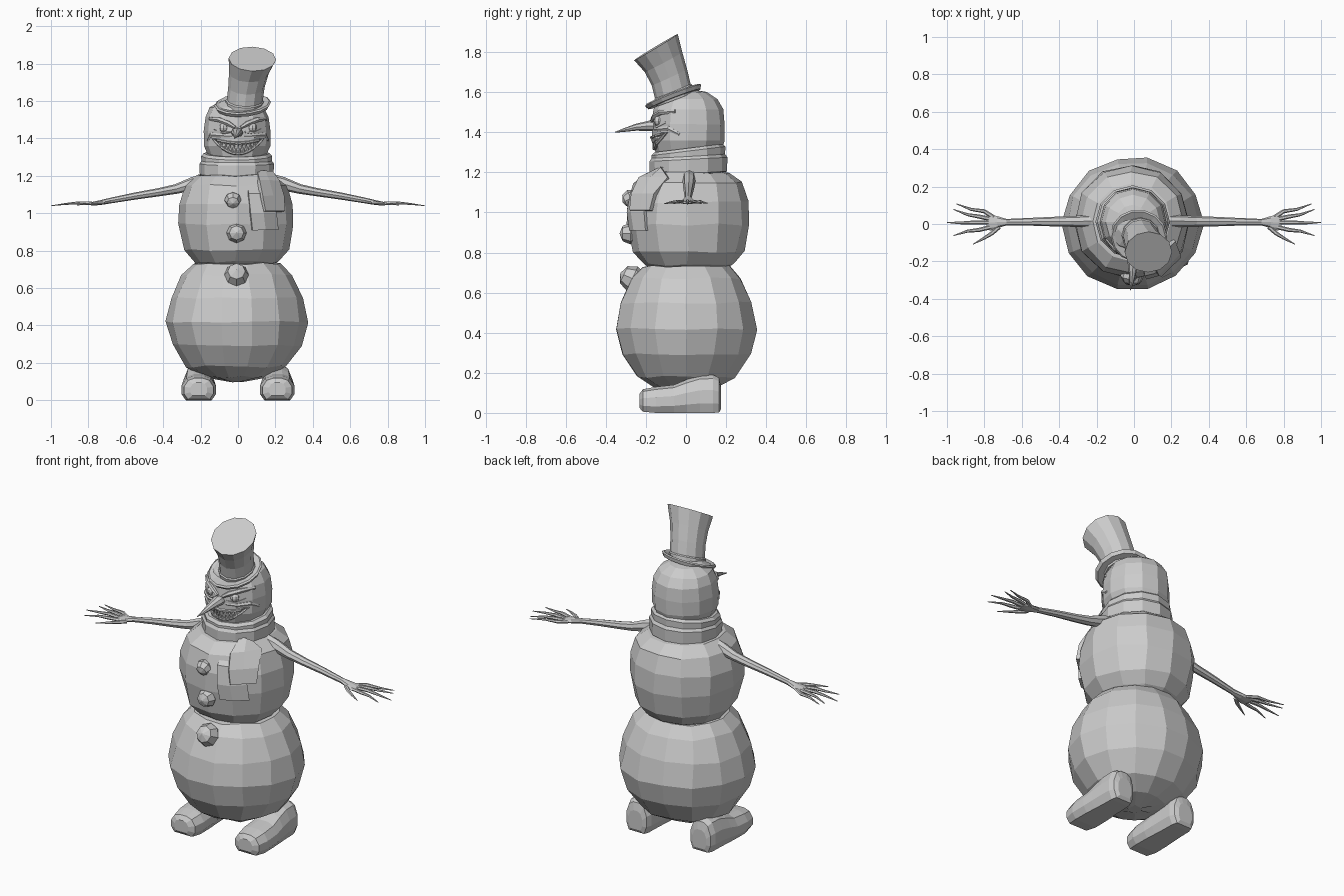
import bpy, bmesh, math, random
from mathutils import Vector, Matrix
from mathutils.bvhtree import BVHTree

if "Cube" in bpy.data.objects:
    bpy.data.objects.remove(bpy.data.objects["Cube"])

random.seed(4)
grey = bpy.data.materials.new("snow_grey")
grey.diffuse_color = (0.6, 0.6, 0.6, 1)
grey.use_nodes = True
grey.node_tree.nodes["Principled BSDF"].inputs["Base Color"].default_value = grey.diffuse_color


def finish(name, bm):
    bmesh.ops.recalc_face_normals(bm, faces=bm.faces)
    me = bpy.data.meshes.new(name)
    bm.to_mesh(me)
    bm.free()
    me.materials.append(grey)
    ob = bpy.data.objects.new(name, me)
    bpy.context.collection.objects.link(ob)
    return ob


def loft(name, rings, closed=False):
    """Skin a list of equal point loops; cap the ends unless closed."""
    bm = bmesh.new()
    vs = [[bm.verts.new(p) for p in r] for r in rings]
    n = len(vs[0])
    for a, b in zip(vs, vs[1:] + (vs[:1] if closed else [])):
        for i in range(n):
            bm.faces.new((a[i], a[(i + 1) % n], b[(i + 1) % n], b[i]))
    if not closed:
        bm.faces.new(vs[0])
        bm.faces.new(vs[-1])
    return finish(name, bm)


def ring(c, rx, ry, n=12, tilt=0, roll=0, jitter=0):
    m = Matrix.Rotation(math.radians(roll), 3, 'Y') @ Matrix.Rotation(math.radians(tilt), 3, 'X')
    pts = []
    for i in range(n):
        a = math.tau * i / n
        p = Vector((rx * math.cos(a), ry * math.sin(a), 0))
        j = Vector([random.uniform(-jitter, jitter) for _ in range(3)])
        pts.append(Vector(c) + m @ p + j)
    return pts


def tube(name, pts, radii, n=6, closed=False, up=(0, 0, 1)):
    """Tapered sweep; each radius is (sideways, up)."""
    pts = [Vector(p) for p in pts]
    rings, last = [], len(pts) - 1
    for k, p in enumerate(pts):
        if closed:
            t = pts[(k + 1) % len(pts)] - pts[k - 1]
        else:
            t = pts[min(k + 1, last)] - pts[max(k - 1, 0)]
        side = t.cross(Vector(up)).normalized()
        top = side.cross(t).normalized()
        w, h = radii[k]
        rings.append([p + side * w * math.cos(math.tau * i / n) + top * h * math.sin(math.tau * i / n)
                      for i in range(n)])
    return loft(name, rings, closed)


def ball(name, c, r, seg=8, rows=5, rot=0):
    bm = bmesh.new()
    bmesh.ops.create_uvsphere(bm, u_segments=seg, v_segments=rows, radius=r,
                              matrix=Matrix.Translation(c) @ Matrix.Rotation(rot, 4, 'X'))
    return finish(name, bm)


def surface(ob):
    """Return a function giving the front surface point of ob at x, z."""
    bm = bmesh.new()
    bm.from_mesh(ob.data)
    tree = BVHTree.FromBMesh(bm)
    bm.free()

    def at(x, z, off=0.0):
        hit = tree.ray_cast(Vector((x, -2, z)), Vector((0, 1, 0)))[0]
        return Vector((x, (hit.y if hit else -0.1) - off, z))
    return at


# snow balls: (z, radius)
lower = [(.1, .04), (.125, .16), (.18, .265), (.295, .345), (.42, .378), (.55, .352), (.67, .295), (.73, .235), (.74, .1)]
upper = [(.7, .17), (.74, .225), (.805, .28), (.94, .308), (1.05, .306), (1.15, .272), (1.2, .21), (1.215, .1)]
loft("lower_body", [ring((-.008, 0, z), r, r * .95, 14, jitter=.006) for z, r in lower])
torso = loft("torso", [ring((-.01, .01, z), r, r, 12, jitter=.006) for z, r in upper])
skull = [(1.25, .13, .15), (1.31, .155, .165), (1.36, .178, .18), (1.44, .18, .182),
         (1.515, .17, .175), (1.565, .145, .145), (1.6, .09, .09), (1.61, .03, .03)]
head = loft("head", [ring((-.005, .012, z), rx, ry, 12, jitter=.002) for z, rx, ry in skull])
face, chest = surface(head), surface(torso)

# scarf wrapped round the neck, with a lower and an upper fold
for name, z0, r, h, tilt in (("scarf_lower_fold", 1.235, .197, .05, 3), ("scarf_upper_fold", 1.285, .188, .036, 7)):
    prof = [(-.035, -h), (0, -h * .8), (.002, h * .6), (-.012, h), (-.05, h)]
    loft(name, [ring((-.007, .012, z0 + dz), r + dr, r + dr - .004, 12, tilt) for dr, dz in prof])

# scarf tails draped over the chest: rows of (z, left x, right x)
tails = {"scarf_tail_long": ([(1.22, .04, .13), (1.1, .055, .16), (1.0, .065, .2), (.91, .075, .21)], .008),
         "scarf_tail_short": ([(1.22, .1, .18), (1.17, .11, .215), (1.09, .125, .24), (1.01, .14, .243)], .02)}
for name, (rows, off) in tails.items():
    bm = bmesh.new()
    grid = [[bm.verts.new(chest(a + (b - a) * t, z, off)) for t in (0, .5, 1)] for z, a, b in rows]
    for p, q in zip(grid, grid[1:]):
        for i in range(2):
            bm.faces.new((p[i], p[i + 1], q[i + 1], q[i]))
    ob = finish(name, bm)
    mod = ob.modifiers.new("cloth", 'SOLIDIFY')
    mod.thickness, mod.offset = .022, 0

# hat: brim and curved, flaring crown leaning forward
brim = [(0, -.012, .1), (0, -.012, .142), (0, .006, .152), (0, .012, .143), (0, .002, .1)]
loft("hat_brim", [ring((.025, -.062 - dz * .35, 1.578 + dz), r, r, 14, 21, -4) for _, dz, r in brim])
crown = [(.032, -.055, 1.565, .1, 21), (.036, -.064, 1.6, .102, 22), (.037, -.066, 1.606, .096, 22),
         (.045, -.083, 1.675, .097, 25), (.058, -.112, 1.75, .106, 28), (.077, -.15, 1.825, .127, 31)]
loft("hat_crown", [ring((x, y, z), r, r, 12, t, 2) for x, y, z, r, t in crown])

# carrot nose
tube("nose", [(-.005, -.12, 1.43), (-.005, -.185, 1.432), (-.007, -.25, 1.425), (-.012, -.31, 1.411), (-.02, -.355, 1.4)],
     [(.033, .027), (.032, .026), (.022, .017), (.011, .009), (.002, .002)], 8)

# eyes, lids and angry brows
for s, side in ((-1, "left"), (1, "right")):
    ball("eye_" + side, face(s * .077, 1.457, -.008), .025, 8, 6)
    tube("brow_" + side, [face(s * x, z, .002) for x, z in ((.15, 1.505), (.1, 1.5), (.05, 1.48), (.015, 1.458))],
         [(.008, .01), (.016, .014), (.018, .014), (.012, .009)], 6)
    tube("lower_lid_" + side, [face(s * x, z, -.003) for x, z in ((.125, 1.45), (.08, 1.428), (.035, 1.435))],
         [(.005, .006), (.009, .008), (.005, .006)], 5)
    tube("cheek_" + side, [face(s * x, z, -.004) for x, z in ((.03, 1.413), (.09, 1.415), (.14, 1.42), (.16, 1.39))],
         [(.006, .008), (.012, .012), (.014, .014), (.007, .008)], 6)

# grinning mouth: lips follow two arcs, jagged teeth between them
W = .135


def lip(x, top):
    u = (x / W) ** 2
    return 1.375 + .024 * u if top else 1.318 + .08 * u


xs = [W * (i / 5 - 1) for i in range(11)]
loop = [(x, lip(x, True)) for x in xs] + [(x, lip(x, False)) for x in xs[-2:0:-1]]
tube("lips", [face(x, z, .002) for x, z in loop], [(.008, .01)] * len(loop), 6, True, (0, 1, 0))
bm = bmesh.new()
for top in (True, False):
    for k in range(11):
        x = (k - 5) * .021 + (0 if top else .0105)
        if abs(x) > .11:
            continue
        z, mid = lip(x, top), (lip(x, True) + lip(x, False)) / 2
        z_tip = mid + (-.004 if top else .004)
        a, b, c = face(x - .01, z, .003), face(x + .01, z, .003), face(x, z_tip, .004)
        d = face(x, z, .012)
        v = [bm.verts.new(p) for p in (a, b, c, d)]
        for f in ((0, 1, 2), (0, 3, 2), (1, 3, 2), (0, 1, 3)):
            bm.faces.new([v[i] for i in f])
finish("teeth", bm)

# coal buttons
for i, (x, y, z, r) in enumerate(((-.027, -.275, 1.07, .046), (-.008, -.278, .895, .054), (-.008, -.268, .67, .066))):
    ball("button_%d" % (i + 1), (x, y, z), r, 8, 4, math.radians(90 - 25 * (i - 1)))

# arms, palms and fingers
arm = [(.17, .015, 1.172, .034, .042), (.24, .015, 1.158, .032, .036), (.33, .014, 1.13, .029, .026),
       (.42, .013, 1.113, .026, .022), (.55, .012, 1.092, .021, .019), (.68, .01, 1.068, .017, .015),
       (.73, .01, 1.058, .032, .013), (.77, .008, 1.052, .043, .011), (.79, .006, 1.05, .036, .007)]
fingers = [((.75, .035, 1.053), (.8, .068, 1.054), (.87, .078, 1.052), (.95, .108, 1.046)),
           ((.76, .025, 1.053), (.83, .04, 1.055), (.89, .05, 1.052), (.965, .078, 1.044)),
           ((.77, .008, 1.053), (.85, .008, 1.056), (.92, .006, 1.05), (1.0, .008, 1.04)),
           ((.76, -.015, 1.053), (.83, -.032, 1.055), (.89, -.038, 1.052), (.965, -.062, 1.044)),
           ((.72, -.015, 1.055), (.76, -.05, 1.053), (.8, -.075, 1.05), (.86, -.108, 1.044))]
for s, side in ((-1, "left"), (1, "right")):
    tube("arm_" + side, [(s * x, y, z) for x, y, z, _, _ in arm], [a[3:] for a in arm], 8)
    for i, f in enumerate(fingers):
        tube("finger_%s_%d" % (side, i + 1), [(s * x, y, z) for x, y, z in f],
             [(.012, .009), (.011, .009), (.008, .006), (.002, .002)], 6)

# boots: stations along y of (y, half width, bottom, top)
boot = [(-.232, .045, .025, .095), (-.215, .078, .006, .118), (-.15, .092, 0, .13), (-.06, .09, 0, .14),
        (.0, .085, 0, .165), (.07, .08, 0, .188), (.135, .078, 0, .19), (.165, .066, .002, .175), (.175, .045, .02, .13)]
section = [(-.75, 0), (.75, 0), (1, .25), (1, .6), (.72, .9), (.3, 1), (-.3, 1), (-.72, .9), (-1, .6), (-1, .25)]
for s, side in ((-1, "left"), (1, "right")):
    loft("boot_" + side, [[(s * .21 + u * w, y, z0 + v * (z1 - z0)) for u, v in section] for y, w, z0, z1 in boot])
